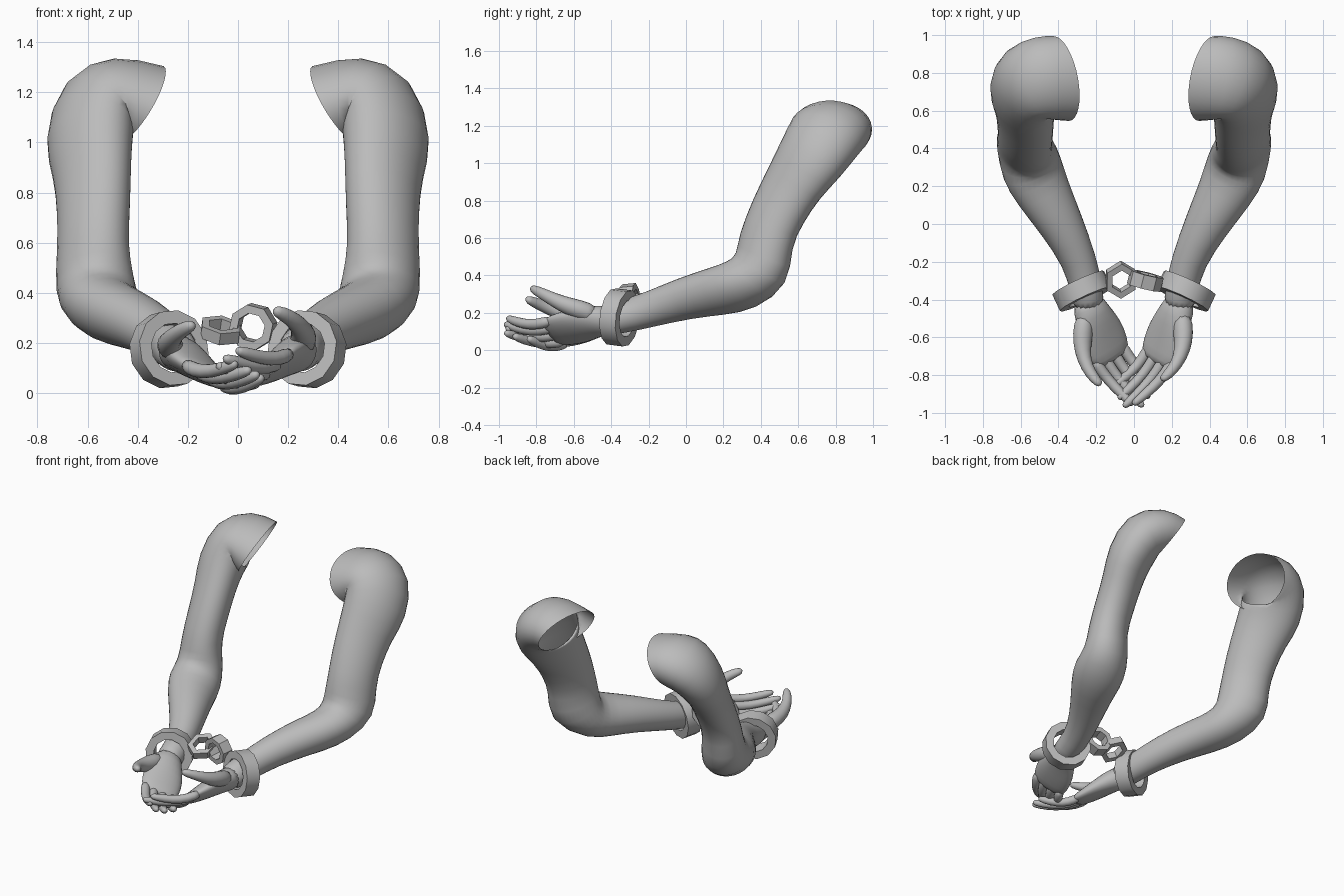
import bpy, bmesh, math
from mathutils import Vector, Quaternion

cube = bpy.data.objects.get("Cube")
if cube:
    bpy.data.objects.remove(cube, do_unlink=True)

grey = bpy.data.materials.new("plain grey")
grey.use_nodes = True
grey.diffuse_color = (0.5, 0.5, 0.5, 1)
grey.node_tree.nodes["Principled BSDF"].inputs["Base Color"].default_value = (0.5, 0.5, 0.5, 1)


def make_object(name, bm):
    bmesh.ops.recalc_face_normals(bm, faces=bm.faces)
    mesh = bpy.data.meshes.new(name)
    bm.to_mesh(mesh)
    bm.free()
    mesh.materials.append(grey)
    obj = bpy.data.objects.new(name, mesh)
    bpy.context.collection.objects.link(obj)
    return obj


def bridge(bm, a, b):
    for i in range(len(a)):
        j = (i + 1) % len(a)
        bm.faces.new((a[i], a[j], b[j], b[i]))


def tube(name, rings, side, sides=12, start=None, cap_start=True):
    """Loft ellipses (centre, radius along side, radius across) along a path."""
    pts = [Vector(r[0]) for r in rings]
    steps = [(b - a).normalized() for a, b in zip(pts, pts[1:])]
    bm = bmesh.new()
    loops = []
    s = Vector(side)
    prev = None
    for i, (c, ra, rb) in enumerate(rings):
        t = (steps[max(i - 1, 0)] + steps[min(i, len(steps) - 1)]).normalized()
        if i == 0 and start:
            t = Vector(start).normalized()
        if prev:
            s = prev.rotation_difference(t) @ s
        s = (s - t * s.dot(t)).normalized()
        o = t.cross(s)
        prev = t
        angles = [2 * math.pi * k / sides for k in range(sides)]
        loops.append([bm.verts.new(pts[i] + s * ra * math.cos(a) + o * rb * math.sin(a))
                      for a in angles])
    for a, b in zip(loops, loops[1:]):
        bridge(bm, a, b)
    bm.faces.new(loops[-1])
    if cap_start:
        bm.faces.new(loops[0])
    obj = make_object(name, bm)
    obj.modifiers.new("smooth", 'SUBSURF').levels = 1
    obj.modifiers["smooth"].render_levels = 1
    obj.data.polygons.foreach_set("use_smooth", [True] * len(obj.data.polygons))
    return obj


def band(name, centre, axis, outer, inner, height, sides, stretch=1.0):
    """Flat-walled ring around an axis."""
    rot = Vector((0, 0, 1)).rotation_difference(Vector(axis).normalized())
    bm = bmesh.new()
    loops = []
    for r, h in ((outer, -1), (outer, 1), (inner, 1), (inner, -1)):
        loops.append([])
        for k in range(sides):
            a = 2 * math.pi * (k + 0.5) / sides
            p = Vector((r * math.cos(a), r * math.sin(a) * stretch, h * height / 2))
            loops[-1].append(bm.verts.new(rot @ p + Vector(centre)))
    for i in range(4):
        bridge(bm, loops[i], loops[(i + 1) % 4])
    obj = make_object(name, bm)
    bpy.ops.object.select_all(action='DESELECT')
    obj.select_set(True)
    bpy.context.view_layer.objects.active = obj
    bpy.ops.object.shade_smooth_by_angle(angle=math.radians(32))
    return obj


# Shoulder opening, upper arm, elbow, forearm, wrist
ARM = [((.385, .77, 1.155), .235, .178), ((.485, .775, 1.18), .23, .18),
       ((.565, .75, 1.15), .225, .178), ((.598, .665, 1.02), .215, .155),
       ((.58, .58, .9), .185, .132), ((.575, .49, .74), .17, .13),
       ((.58, .42, .58), .16, .128), ((.575, .415, .43), .185, .145),
       ((.545, .3, .345), .14, .178), ((.485, .17, .315), .128, .155),
       ((.385, 0, .28), .115, .122), ((.285, -.2, .215), .097, .092),
       ((.25, -.35, .175), .09, .088), ((.235, -.46, .16), .085, .085)]
# Hand parts as forward, thumbward, upward offsets from the wrist
PALM = [((-.05, 0, 0), .085, .08), ((.06, 0, 0), .105, .075),
        ((.16, -.005, -.02), .138, .06), ((.26, -.01, -.035), .132, .045),
        ((.34, -.015, -.045), .112, .03)]
THUMB = [((.03, .045, .005), .05, .055), ((.12, .105, .005), .06, .055),
         ((.2, .155, .015), .045, .045), ((.28, .185, .05), .034, .034),
         ((.35, .188, .09), .031, .028), ((.39, .182, .115), .019, .017)]
FINGERS = {"index": (.088, .31), "middle": (.03, .345), "ring": (-.032, .32), "little": (-.095, .26)}
CURL = [(0, -.04, .034), (.3, -.05, .032), (.6, -.025, .03), (.9, .025, .026), (1, .045, .016)]


def build_side(label, sx, roll, pitch):
    flip = Vector((sx, 1, 1))
    tube(label + "_arm", [(Vector(c) * flip, a, b) for c, a, b in ARM], (0, 1, 0), 16,
         (.84 * sx, -.2, .5), False)

    # Hand frame, mirrored for the right side
    f = Vector((-.42, -.9, pitch)).normalized()
    across = Quaternion(f, math.radians(roll)) @ Vector((.9, -.42, 0)).normalized()
    if across.z < 0:
        across = Quaternion(f, -2 * math.radians(roll)) @ across
    up = f.cross(across)
    up = up if up.z > 0 else -up

    def place(p):
        w = Vector((.24, -.43, .16)) + f * p[0] + across * p[1] + up * p[2]
        return w * flip

    side = across * flip
    tube(label + "_palm", [(place(c), a, b) for c, a, b in PALM], side, 14)
    tube(label + "_thumb", [(place(c), a, b) for c, a, b in THUMB], side, 10)
    for finger, (offset, length) in FINGERS.items():
        path = [(place((.27 + u * length, offset * (1 - .15 * u) - .045 * u, h)), r, r)
                for u, h, r in CURL]
        tube(label + "_" + finger + "_finger", path, side, 8)

    # Wrist cuff
    band(label + "_cuff", Vector((.275, -.355, .175)) * flip, Vector((-.42, -.9, .12)) * flip,
         .153, .1, .095, 12)


build_side("left", 1, 36, -.07)
build_side("right", -1, 24, -.16)

# Chain links joining the cuffs
band("upright_link", (.06, -.3, .265), (.25, 1, .1), .092, .058, .075, 8)
band("flat_link", (-.07, -.295, .25), (.15, -.4, 1), .088, .055, .05, 6, 1.12)
